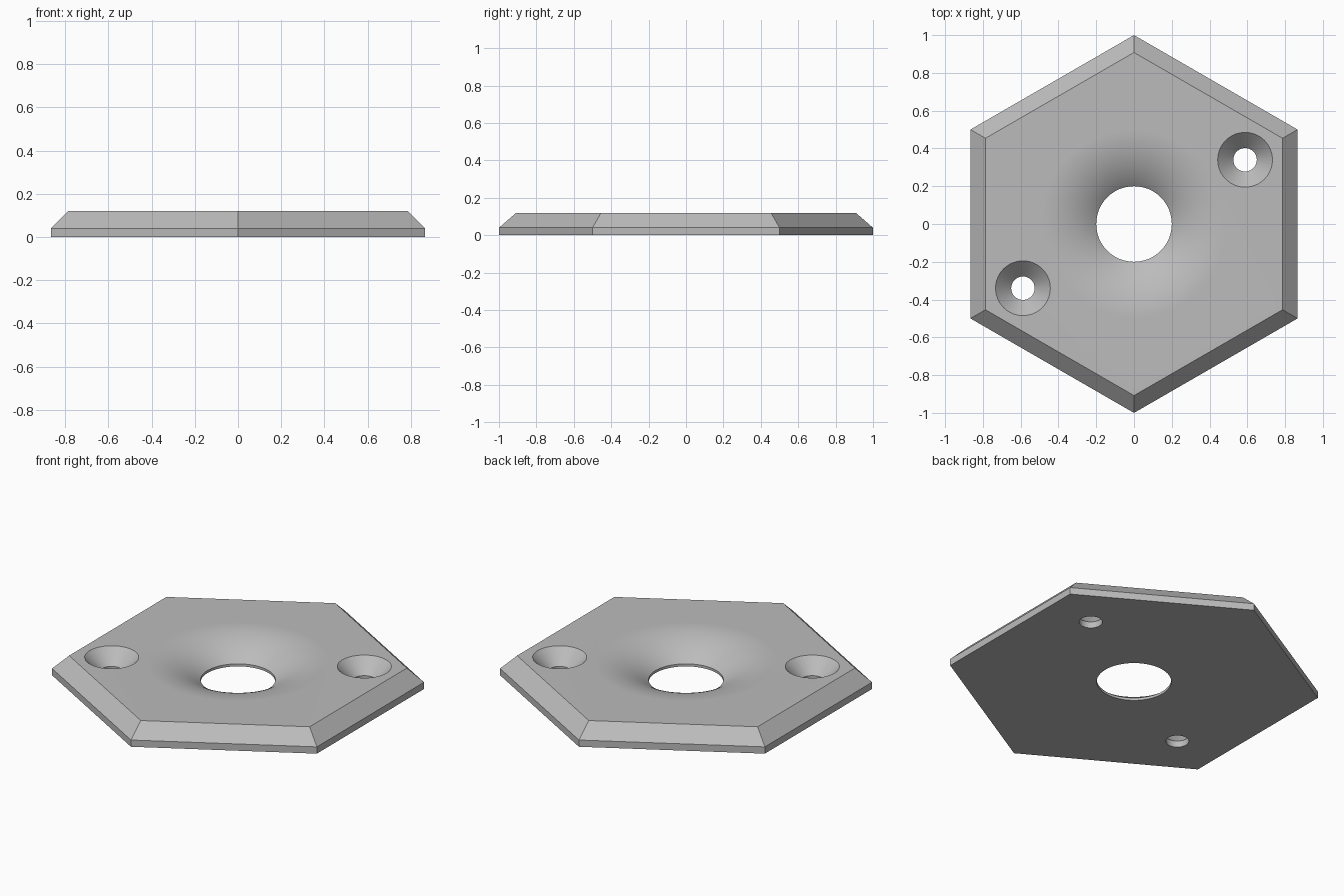
import bpy, bmesh, math

if "Cube" in bpy.data.objects:
    bpy.data.objects.remove(bpy.data.objects["Cube"])

THICK = 0.12

grey = bpy.data.materials.new("Plain grey")
grey.use_nodes = True
COLOUR = (0.5, 0.5, 0.5, 1)
grey.diffuse_color = COLOUR
grey.node_tree.nodes["Principled BSDF"].inputs["Base Color"].default_value = COLOUR


def lathe(name, profile, sides, centre=(0, 0), start=0.0):
    """Solid of stacked rings from (radius, height) pairs, capped at both ends."""
    bm = bmesh.new()
    rings = []
    for r, z in profile:
        angles = [start + math.tau * i / sides for i in range(sides)]
        rings.append([bm.verts.new((r * math.cos(a), r * math.sin(a), z)) for a in angles])
    for low, high in zip(rings, rings[1:]):
        for i in range(sides):
            j = (i + 1) % sides
            bm.faces.new((low[i], low[j], high[j], high[i]))
    bm.faces.new(rings[0][::-1])
    bm.faces.new(rings[-1])
    mesh = bpy.data.meshes.new(name)
    bm.to_mesh(mesh)
    bm.free()
    mesh.materials.append(grey)
    obj = bpy.data.objects.new(name, mesh)
    obj.location = (*centre, 0)
    bpy.context.collection.objects.link(obj)
    return obj


# Hexagonal plate with a bevelled top rim, a corner pointing front and back
plate = lathe("hexagonal_plate", [(1, 0), (1, 0.04), (0.908, THICK)], 6, start=math.pi / 2)

# Flared central hole: short straight lip, then an arc that runs flat into the top
HOLE, FLARE, LIP = 0.2, 0.3, 0.015
drop = THICK - LIP
arc_radius = (FLARE ** 2 + drop ** 2) / (2 * drop)
sweep = math.asin(FLARE / arc_radius)
STEPS = 20
bowl = [(HOLE, -0.1)]
for i in range(STEPS + 1):
    a = sweep * (1 - i / STEPS)
    bowl.append((HOLE + FLARE - arc_radius * math.sin(a),
                 THICK - arc_radius * (1 - math.cos(a))))
bowl.append((HOLE + FLARE, THICK + 0.1))
cutters = [lathe("central_hole_cutter", bowl, 96)]

# Two countersunk screw holes on opposite sides
screw = [(0.062, -0.1), (0.062, 0.037), (0.145, THICK), (0.145, THICK + 0.1)]
for side, name in ((1, "left"), (-1, "right")):
    centre = (side * 0.588, side * 0.34)
    cutters.append(lathe(name + "_screw_hole_cutter", screw, 64, centre))

bpy.ops.object.select_all(action="DESELECT")
plate.select_set(True)
bpy.context.view_layer.objects.active = plate
for cutter in cutters:
    cutter.hide_render = True
    mod = plate.modifiers.new(cutter.name, "BOOLEAN")
    mod.operation = "DIFFERENCE"
    mod.solver = "EXACT"
    mod.object = cutter
    bpy.ops.object.modifier_apply(modifier=mod.name)
    bpy.data.objects.remove(cutter)

bpy.ops.object.shade_smooth_by_angle(angle=math.radians(30))
